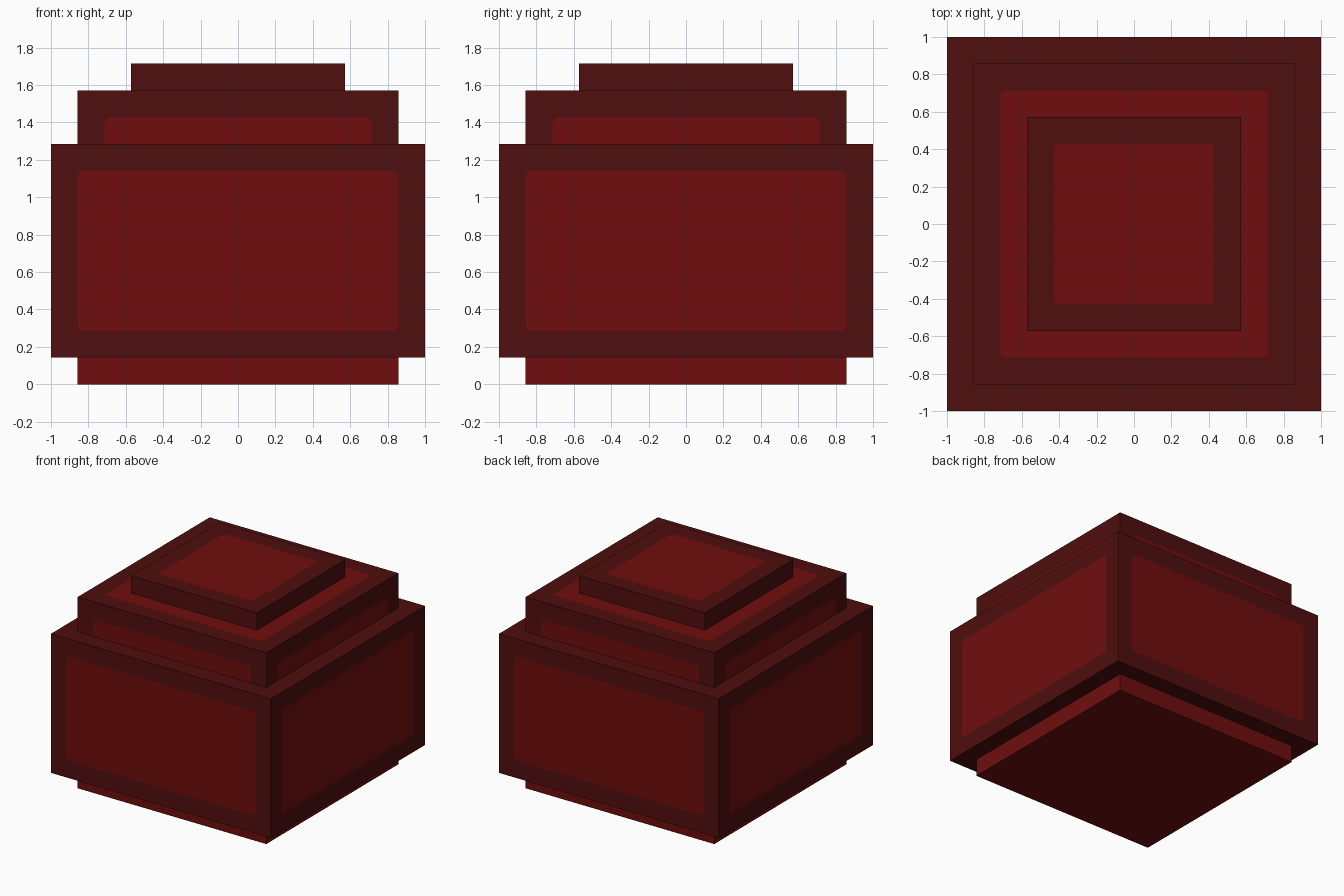
import bpy, bmesh, math
from mathutils import Matrix, Vector

if "Cube" in bpy.data.objects:
    bpy.data.objects.remove(bpy.data.objects["Cube"])

U = 1 / 7          # the model sits on a grid of sevenths
R = 0.03           # panel corner radius
ARC = 4            # segments per panel corner (even)


def material(name, rgb):
    m = bpy.data.materials.new(name)
    m.diffuse_color = (*rgb, 1)
    m.use_nodes = True
    m.node_tree.nodes["Principled BSDF"].inputs["Base Color"].default_value = m.diffuse_color
    return m


DARK = material("dark maroon", (0.080, 0.0044, 0.0044))
RED = material("deep red", (0.162, 0.0040, 0.0040))


def add_face(bm, pts, to3d, mat):
    f = bm.faces.new([bm.verts.new(to3d(u, v)) for u, v in pts])
    f.material_index = mat


def panelled(bm, outer, inner, to3d):
    """Rectangle (u0,v0,u1,v1) with an optional rounded red panel cut into it."""
    u0, v0, u1, v1 = outer
    corners = [(u0, v0), (u1, v0), (u1, v1), (u0, v1)]
    if inner is None:
        add_face(bm, corners, to3d, 0)
        return
    a0, b0, a1, b1 = inner
    centres = [(a0 + R, b0 + R), (a1 - R, b0 + R), (a1 - R, b1 - R), (a0 + R, b1 - R)]
    arcs = []
    for i, (cu, cv) in enumerate(centres):
        angles = [math.pi + (i + k / ARC) * math.pi / 2 for k in range(ARC + 1)]
        arcs.append([(cu + R * math.cos(a), cv + R * math.sin(a)) for a in angles])
    add_face(bm, sum(arcs, []), to3d, 1)
    # border: one strip per side, split at the middle of each corner arc
    h = ARC // 2
    for i in range(4):
        j = (i + 1) % 4
        strip = arcs[i][h:] + arcs[j][:h + 1]
        add_face(bm, [corners[i], corners[j]] + strip[::-1], to3d, 0)


def block(name, half, z0, z1, side=None, top=None, mats=(DARK, RED)):
    """Square block; side = (half width, z0, z1) panel, top = half width panel."""
    bm = bmesh.new()
    inner = side and (-side[0], side[1], side[0], side[2])
    for q in range(4):
        rot = Matrix.Rotation(q * math.pi / 2, 3, 'Z')
        panelled(bm, (-half, z0, half, z1), inner,
                 lambda u, v: rot @ Vector((u, -half, v)))
    sq = (-half, -half, half, half)
    panelled(bm, sq, top and (-top, -top, top, top), lambda u, v: Vector((u, v, z1)))
    panelled(bm, sq, None, lambda u, v: Vector((u, -v, z0)))
    bmesh.ops.remove_doubles(bm, verts=bm.verts, dist=1e-5)
    me = bpy.data.meshes.new(name)
    bm.to_mesh(me)
    bm.free()
    for m in mats:
        me.materials.append(m)
    bpy.context.collection.objects.link(bpy.data.objects.new(name, me))


# plain red foot
block("base", 6 * U, 0, U, mats=(RED,))
# main body with a panel on each side
block("body", 7 * U, U, 9 * U, side=(6 * U, 2 * U, 8 * U))
# upper tier, sunk slightly into the body so its side panels run down into it
block("upper_tier", 6 * U, 8 * U, 11 * U, side=(5 * U, 8.3 * U, 10 * U), top=5 * U)
# cap with a panel on top
block("cap", 4 * U, 11 * U, 12 * U, top=3 * U)
